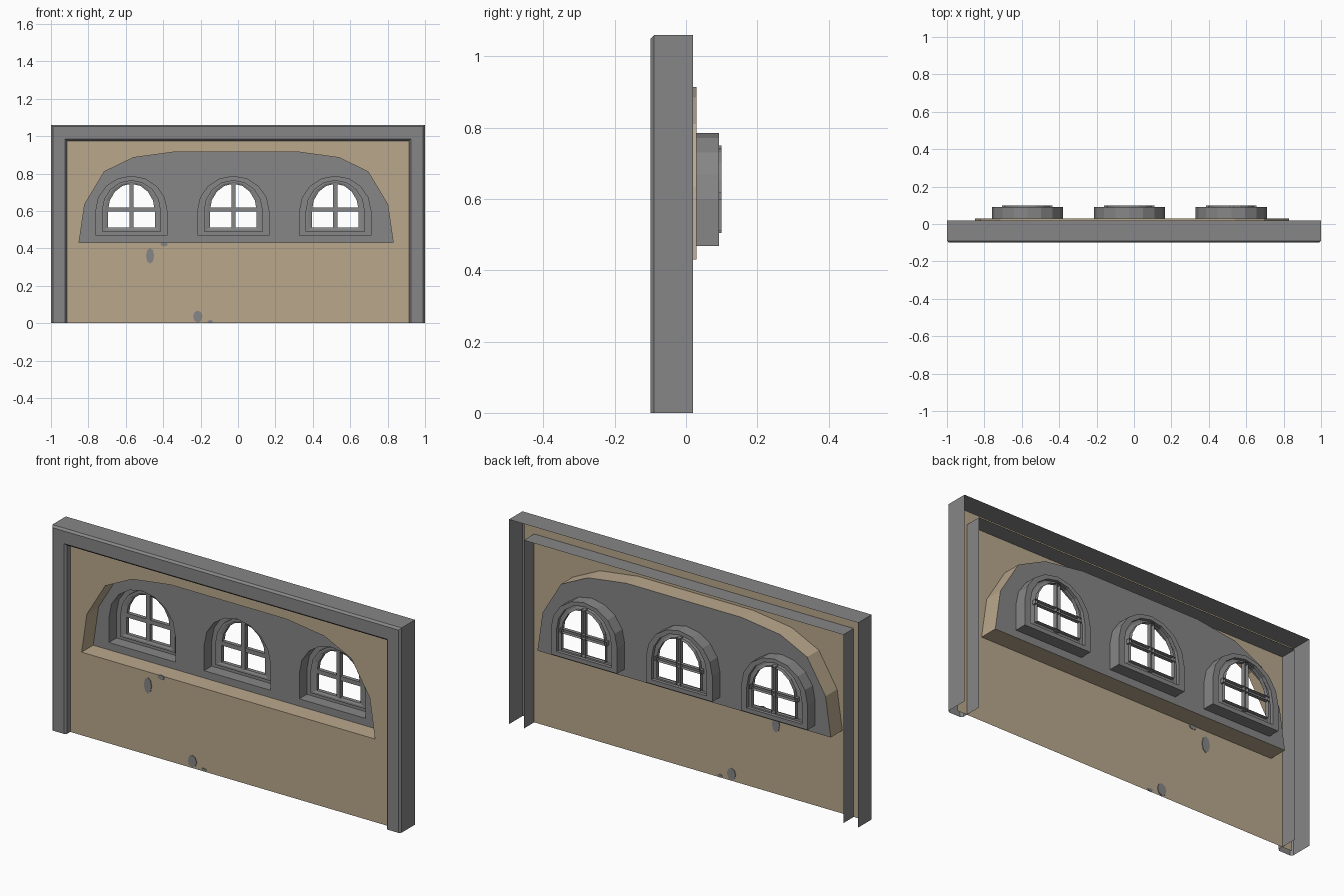
import bpy, bmesh, math
from mathutils import Vector

if "Cube" in bpy.data.objects:
    bpy.data.objects.remove(bpy.data.objects["Cube"])


def material(name, rgb):
    m = bpy.data.materials.new(name)
    m.diffuse_color = (*rgb, 1)
    m.use_nodes = True
    m.node_tree.nodes["Principled BSDF"].inputs["Base Color"].default_value = m.diffuse_color
    return m


GREY = material("stone_grey", (0.24, 0.24, 0.24))
TAN = material("plaster_tan", (0.49, 0.39, 0.265))

FRAME_BACK, WALL_Y, PANEL_Y = 0.02, -0.065, 0.03
WINDOW_X = (-0.57, -0.025, 0.52)


def finish(name, bm, mat):
    me = bpy.data.meshes.new(name)
    bm.to_mesh(me)
    bm.free()
    me.materials.append(mat)
    ob = bpy.data.objects.new(name, me)
    bpy.context.collection.objects.link(ob)
    return ob


def sheet(name, loops, y, mat):
    """Flat sheet facing the front; first loop is the border, the rest are holes."""
    bm = bmesh.new()
    for loop in loops:
        vs = [bm.verts.new((x, y, z)) for x, z in loop]
        for i in range(len(vs)):
            bm.edges.new((vs[i - 1], vs[i]))
    bmesh.ops.triangle_fill(bm, use_beauty=True, use_dissolve=False,
                            edges=bm.edges[:], normal=(0, -1, 0))
    bm.normal_update()
    bmesh.ops.reverse_faces(bm, faces=[f for f in bm.faces if f.normal.y > 0])
    return finish(name, bm, mat)


def loft(name, loops, mat, closed=True):
    """Skin a row of equal-length 3D loops."""
    bm = bmesh.new()
    rows = [[bm.verts.new(p) for p in loop] for loop in loops]
    n = len(rows[0])
    for a, b in zip(rows, rows[1:]):
        for i in range(n if closed else n - 1):
            j = (i + 1) % n
            bm.faces.new((a[i], a[j], b[j], b[i]))
    return finish(name, bm, mat)


def at_y(loop, y):
    return [(x, y, z) for x, z in loop]


def arch(cx, half, bottom, top, spring=0.6, segs=8):
    """Round-topped outline, counter-clockwise from the front."""
    pts = [(cx - half, bottom), (cx + half, bottom)]
    for i in range(segs + 1):
        a = math.pi * i / segs
        pts.append((cx + half * math.cos(a), spring + (top - spring) * math.sin(a)))
    return pts


# outer frame: hollow channel swept around left, top and right
def frame_path(d, y):
    return [(-1 + d, y, 0), (-1 + d, y, 1.06 - d), (1 - d, y, 1.06 - d), (1 - d, y, 0)]


profile = [(0.085, FRAME_BACK), (0.085, -0.09), (0.075, -0.1),
           (0.01, -0.1), (0, -0.09), (0, FRAME_BACK)]
loft("outer_frame", [frame_path(d, y) for d, y in profile], GREY, closed=False)

# wall with the recess cut out
half_recess = [(0.84, 0.43), (0.81, 0.635), (0.705, 0.81), (0.55, 0.885), (0.33, 0.915)]
recess = [(x - 0.01, z) for x, z in half_recess]
recess += [(-x - 0.01, z) for x, z in reversed(half_recess)]
border = [(-0.97, 0), (0.97, 0), (0.97, 1.045), (-0.97, 1.045)]
sheet("wall", [border, recess], WALL_Y, TAN)
loft("recess_reveal", [at_y(recess, WALL_Y), at_y(recess, PANEL_Y)], TAN)

# recessed panel with three window holes
sheet("recess_panel",
      [recess] + [arch(cx, 0.19, 0.468, 0.785) for cx in WINDOW_X], PANEL_Y, GREY)


# muntin bar: channel open at the back
def bar(name, x0, x1, z0, z1, y0, y1):
    bm = bmesh.new()
    bmesh.ops.create_cube(bm, size=1)
    for v in bm.verts:
        v.co = Vector((x0 if v.co.x < 0 else x1, y0 if v.co.y < 0 else y1,
                       z0 if v.co.z < 0 else z1))
    bm.normal_update()
    back = [f for f in bm.faces if f.normal.y > 0.9]
    bmesh.ops.delete(bm, geom=back, context='FACES_ONLY')
    finish(name, bm, GREY)


for cx in WINDOW_X:
    # stepped window surround
    steps = [(0.19, 0.468, 0.785, PANEL_Y), (0.19, 0.468, 0.785, 0.092),
             (0.158, 0.49, 0.765, 0.092), (0.158, 0.49, 0.765, 0.075),
             (0.145, 0.5, 0.755, 0.075), (0.125, 0.51, 0.745, 0.08),
             (0.125, 0.51, 0.745, 0.1)]
    loft("window_surround", [at_y(arch(cx, h, b, t), y) for h, b, t, y in steps], GREY)
    bar("window_upright", cx - 0.011, cx + 0.011, 0.505, 0.75, 0.077, 0.1)
    bar("window_crossbar", cx - 0.135, cx + 0.135, 0.597, 0.619, 0.08, 0.1)


# exposed stone spots showing on both sides of the wall
for x, z, rx, rz in ((-0.47, 0.36, 0.022, 0.042), (-0.395, 0.422, 0.02, 0.012),
                     (-0.215, 0.035, 0.025, 0.032), (-0.148, 0.009, 0.015, 0.008)):
    bm = bmesh.new()
    bmesh.ops.create_circle(bm, cap_ends=True, segments=8, radius=1)
    ext = bmesh.ops.extrude_face_region(bm, geom=bm.faces[:])
    top = {v for v in ext["geom"] if isinstance(v, bmesh.types.BMVert)}
    for v in bm.verts:
        y = WALL_Y + (0.003 if v in top else -0.003)
        v.co = Vector((x + rx * v.co.x, y, z + rz * v.co.y))
    bmesh.ops.recalc_face_normals(bm, faces=bm.faces[:])
    finish("stone_spot", bm, GREY)
